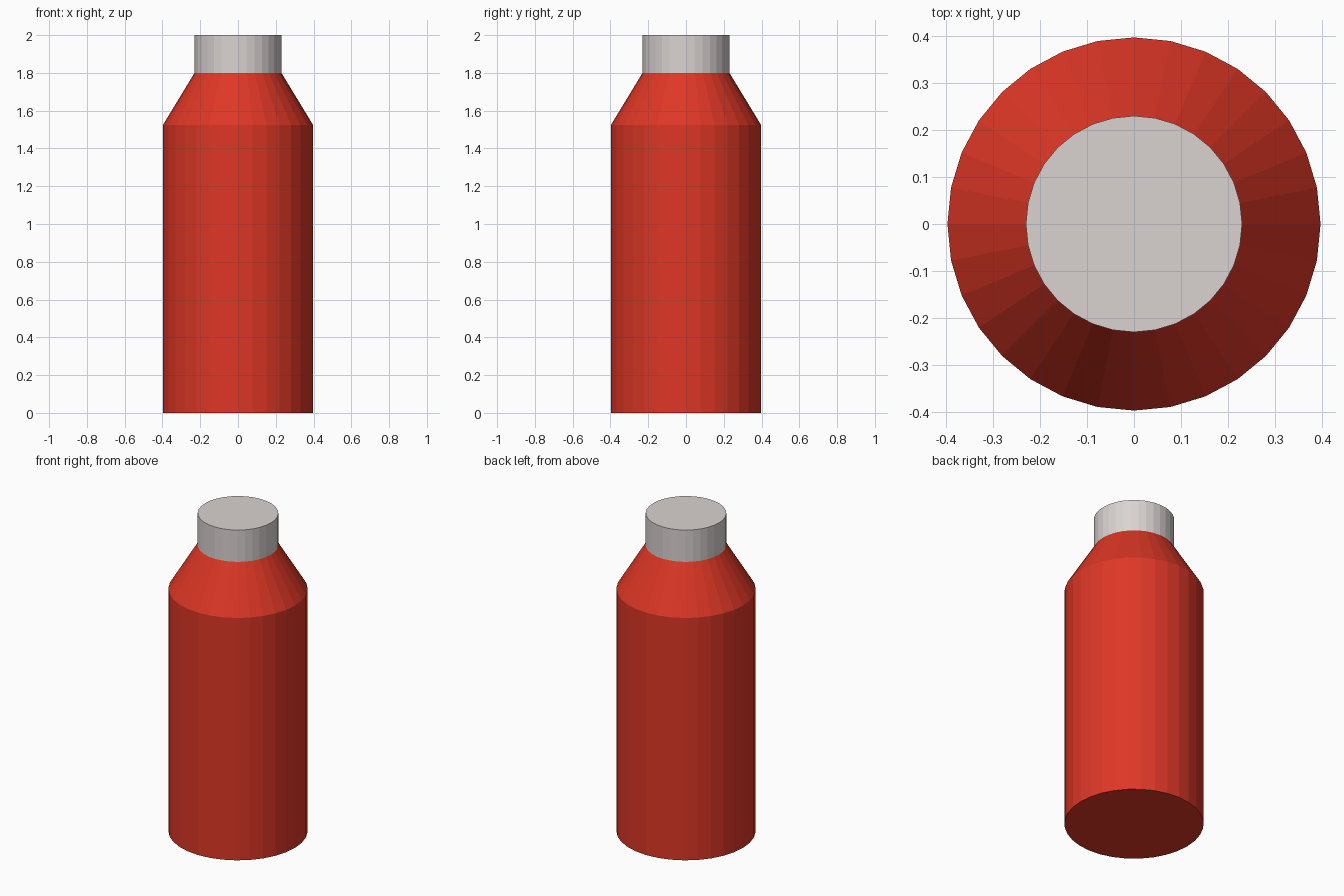
import bpy, bmesh, math

if "Cube" in bpy.data.objects:
    bpy.data.objects.remove(bpy.data.objects["Cube"])

SIDES = 32


def material(name, rgb):
    mat = bpy.data.materials.new(name)
    mat.diffuse_color = (*rgb, 1.0)
    mat.use_nodes = True
    mat.node_tree.nodes["Principled BSDF"].inputs["Base Color"].default_value = mat.diffuse_color
    return mat


def lathe(name, profile, mat):
    """Closed flat-faced solid of revolution from (radius, height) points."""
    bm = bmesh.new()
    rings = []
    for r, z in profile:
        rings.append([bm.verts.new((r * math.cos(math.tau * i / SIDES),
                                    r * math.sin(math.tau * i / SIDES), z))
                      for i in range(SIDES)])
    for low, high in zip(rings, rings[1:]):
        for i in range(SIDES):
            j = (i + 1) % SIDES
            bm.faces.new((low[i], low[j], high[j], high[i]))
    bm.faces.new(rings[0][::-1])
    bm.faces.new(rings[-1])
    mesh = bpy.data.meshes.new(name)
    bm.to_mesh(mesh)
    bm.free()
    mesh.materials.append(mat)
    obj = bpy.data.objects.new(name, mesh)
    bpy.context.collection.objects.link(obj)
    return obj


red = material("red_paint", (0.73, 0.038, 0.019))
grey = material("cap_grey", (0.70, 0.65, 0.64))

# Bottle body: straight wall and tapered shoulder
lathe("bottle_body", [(0.397, 0.0), (0.397, 1.525), (0.23, 1.8)], red)

# Screw cap on the neck
lathe("bottle_cap", [(0.23, 1.8), (0.23, 2.0)], grey)
